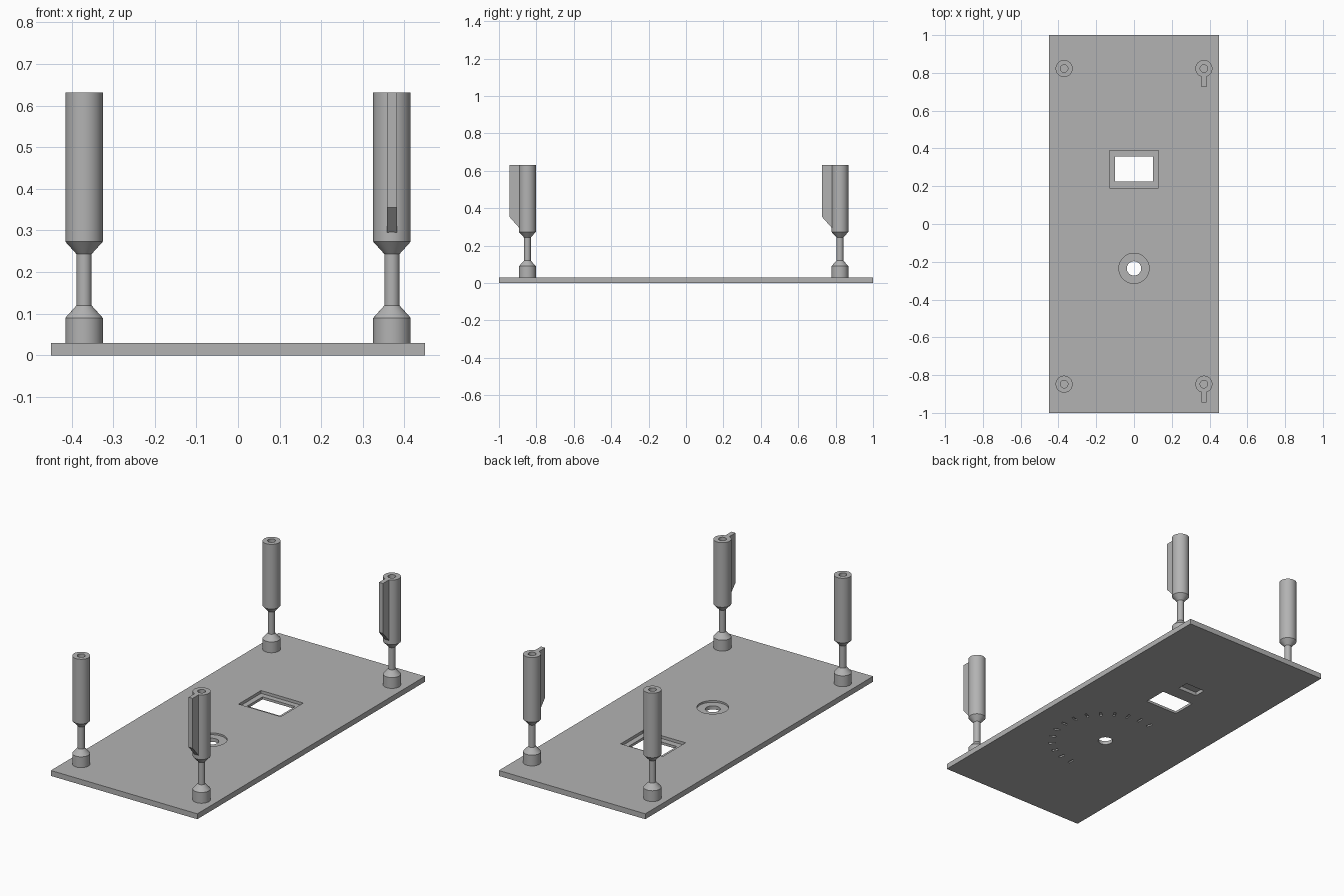
import bpy, bmesh, math
from mathutils import Matrix, Vector

if "Cube" in bpy.data.objects:
    bpy.data.objects.remove(bpy.data.objects["Cube"], do_unlink=True)

grey = bpy.data.materials.new("matte_grey")
grey.use_nodes = True
grey.diffuse_color = (0.45, 0.45, 0.45, 1)
grey.node_tree.nodes["Principled BSDF"].inputs["Base Color"].default_value = (0.45, 0.45, 0.45, 1)


def add_object(name, bm):
    bmesh.ops.recalc_face_normals(bm, faces=bm.faces)
    mesh = bpy.data.meshes.new(name)
    bm.to_mesh(mesh)
    bm.free()
    mesh.materials.append(grey)
    obj = bpy.data.objects.new(name, mesh)
    bpy.context.collection.objects.link(obj)
    return obj


def box(name, x, y, z, rot=None):
    """Box from (min, max) pairs, optionally transformed by a matrix."""
    bm = bmesh.new()
    bmesh.ops.create_cube(bm, size=1)
    for v in bm.verts:
        v.co = Vector([lo + (hi - lo) * (c + 0.5) for c, (lo, hi) in zip(v.co, (x, y, z))])
    if rot:
        bm.transform(rot)
    return add_object(name, bm)


def disc(name, radius, y, z):
    bm = bmesh.new()
    bmesh.ops.create_cone(bm, cap_ends=True, segments=64, radius1=radius, radius2=radius,
                          depth=z[1] - z[0],
                          matrix=Matrix.Translation((0, y, sum(z) / 2)))
    return add_object(name, bm)


def cut(target, cutter):
    mod = target.modifiers.new(cutter.name, 'BOOLEAN')
    mod.operation = 'DIFFERENCE'
    mod.solver = 'EXACT'
    mod.object = cutter
    bpy.context.view_layer.objects.active = target
    bpy.ops.object.modifier_apply(modifier=mod.name)
    bpy.data.objects.remove(cutter, do_unlink=True)


def lathe(name, profile, at):
    bm = bmesh.new()
    verts = [bm.verts.new((r, 0, z)) for r, z in profile]
    edges = [bm.edges.new(pair) for pair in zip(verts, verts[1:])]
    bmesh.ops.spin(bm, geom=verts + edges, cent=(0, 0, 0), axis=(0, 0, 1),
                   angle=math.tau, steps=48)
    bmesh.ops.remove_doubles(bm, verts=bm.verts, dist=1e-5)
    obj = add_object(name, bm)
    obj.location = at
    bpy.ops.object.select_all(action='DESELECT')
    obj.select_set(True)
    bpy.context.view_layer.objects.active = obj
    bpy.ops.object.shade_smooth_by_angle(angle=math.radians(30))
    return obj


# Face plate with a stepped window and a recessed shaft hole
plate = box("face_plate", (-0.45, 0.45), (-1, 1), (0, 0.03))
DIAL_Y = -0.235
cut(plate, box("window_recess", (-0.13, 0.13), (0.19, 0.388), (0.014, 0.1)))
cut(plate, box("window_opening", (-0.1, 0.1), (0.224, 0.358), (-0.1, 0.1)))
cut(plate, disc("shaft_recess", 0.08, DIAL_Y, (0.02, 0.1)))
cut(plate, disc("shaft_hole", 0.038, DIAL_Y, (-0.1, 0.1)))

# Blind pocket and radial dial ticks on the underside
cut(plate, box("underside_pocket", (-0.06, 0.06), (0.437, 0.503), (-0.1, 0.02)))
TICKS = 24
for i in range(TICKS):
    turn = Matrix.Translation((0, DIAL_Y, 0)) @ Matrix.Rotation(math.tau * i / TICKS, 4, 'Z')
    cut(plate, box("dial_tick", (0.265, 0.3), (-0.006, 0.006), (-0.1, 0.008), turn))

# Necked posts with a bored top; the left pair carries a front fin
POST = [(0, 0.02), (0.045, 0.02), (0.045, 0.09), (0.018, 0.12), (0.018, 0.243),
        (0.045, 0.273), (0.045, 0.632), (0.02, 0.632), (0.02, 0.4), (0, 0.4)]
FIN = [(-0.035, 0.632), (-0.097, 0.632), (-0.097, 0.355), (-0.035, 0.285)]


def fin(name, at):
    bm = bmesh.new()
    face = bm.faces.new([bm.verts.new((-0.0125, y, z)) for y, z in FIN])
    ext = bmesh.ops.extrude_face_region(bm, geom=[face])
    moved = [g for g in ext["geom"] if isinstance(g, bmesh.types.BMVert)]
    bmesh.ops.translate(bm, verts=moved, vec=(0.025, 0, 0))
    add_object(name, bm).location = at


for end, y in (("front", -0.848), ("back", 0.823)):
    for side, x in (("left", 0.37), ("right", -0.37)):
        lathe(f"{end}_{side}_post", POST, (x, y, 0))
    fin(f"{end}_left_fin", (0.37, y, 0))
